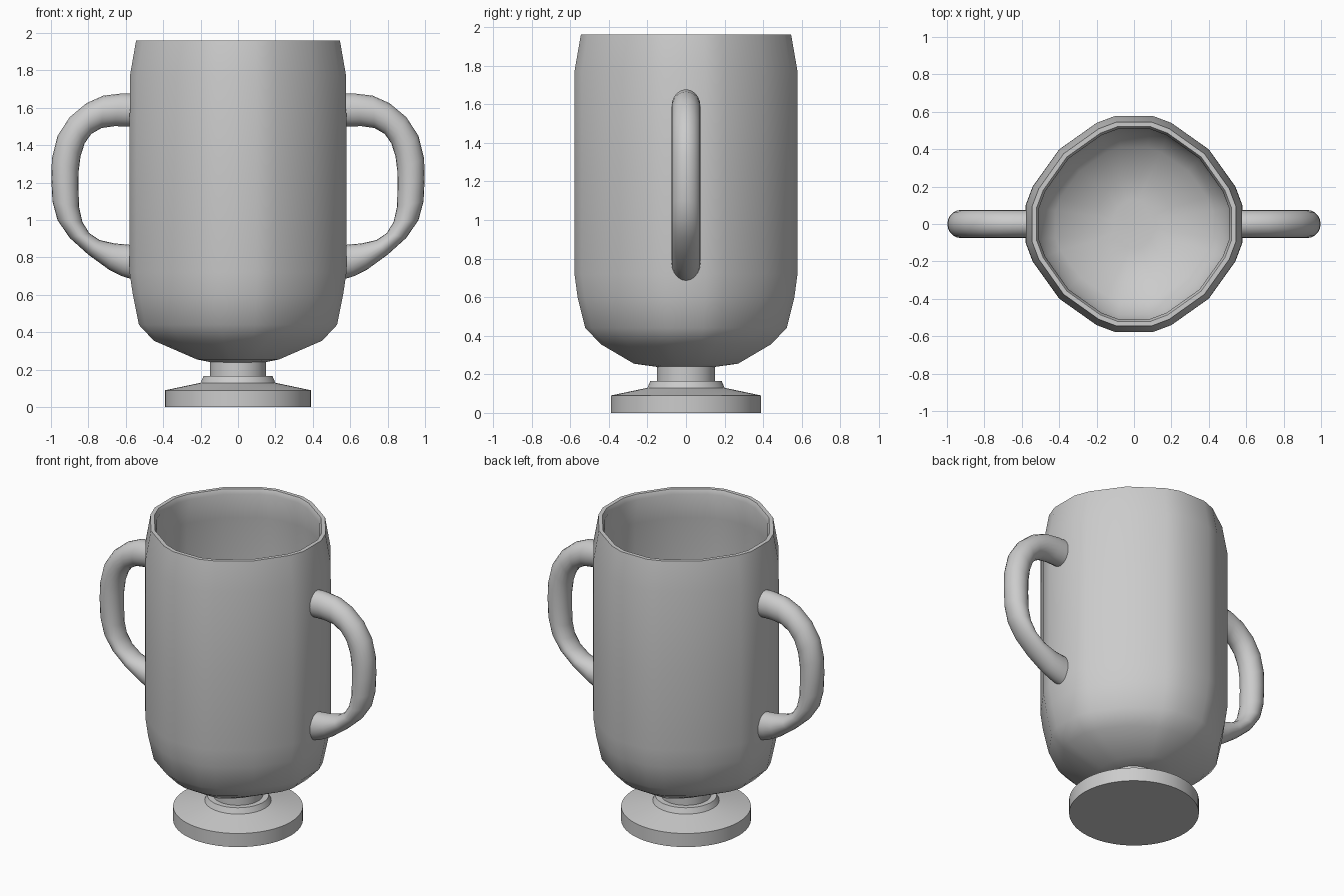
import bpy, bmesh, math

if "Cube" in bpy.data.objects:
    bpy.data.objects.remove(bpy.data.objects["Cube"])

def make_object(name, rings, cap_start=True, cap_end=True, angle=40):
    """Skin a list of closed rings (equal point counts) into a smooth object."""
    bm = bmesh.new()
    vr = [[bm.verts.new(p) for p in ring] for ring in rings]
    n = len(vr[0])
    for a, b in zip(vr, vr[1:]):
        for i in range(n):
            j = (i + 1) % n
            bm.faces.new((a[i], a[j], b[j], b[i]))
    if cap_start:
        bm.faces.new(vr[0][::-1])
    if cap_end:
        bm.faces.new(vr[-1])
    bmesh.ops.recalc_face_normals(bm, faces=bm.faces)
    me = bpy.data.meshes.new(name)
    bm.to_mesh(me)
    bm.free()
    ob = bpy.data.objects.new(name, me)
    bpy.context.collection.objects.link(ob)
    bpy.ops.object.select_all(action='DESELECT')
    ob.select_set(True)
    bpy.context.view_layer.objects.active = ob
    bpy.ops.object.shade_smooth_by_angle(angle=math.radians(angle))
    return ob

# Cup: 20-sided outline, swept down the outside and back up the inside
quarter = [(1, .172), (.935, .345), (.69, .69), (.345, .935), (.172, 1)]
outline = []
for k in range(4):
    c, s = [(1, 0), (0, 1), (-1, 0), (0, -1)][k]
    outline += [(c * x - s * y, s * x + c * y) for x, y in quarter]

# (x radius, y radius, z)
cup_profile = [
    (.13, .14, .237), (.22, .27, .255), (.45, .44, .355), (.53, .522, .44),
    (.562, .562, .60), (.58, .578, .72), (.58, .578, 1.25), (.578, .578, 1.77),
    (.545, .545, 1.96), (.52, .52, 1.96), (.507, .507, 1.93),
    (.54, .54, 1.76), (.542, .542, .73), (.525, .525, .61), (.49, .485, .465),
    (.42, .41, .39), (.21, .25, .295), (.12, .13, .28)]
make_object("cup", [[(x * rx, y * ry, z) for x, y in outline]
                    for rx, ry, z in cup_profile])

# Foot: round disc, sloped shoulder, collar and stem
foot_profile = [(.39, 0), (.39, .09), (.2, .13), (.185, .165), (.15, .165), (.15, .255)]
SEG = 64
make_object("foot", [[(r * math.cos(2 * math.pi * i / SEG),
                       r * math.sin(2 * math.pi * i / SEG), z) for i in range(SEG)]
                     for r, z in foot_profile], angle=25)

# Handle: elliptical sections spanning outer/inner edge pairs (xo, zo, xi, zi)
edges = [
    (.555, 1.675, .555, 1.50), (.62, 1.677, .66, 1.502), (.72, 1.665, .73, 1.492),
    (.81, 1.625, .785, 1.46), (.90, 1.55, .82, 1.41), (.965, 1.45, .842, 1.34),
    (.995, 1.33, .852, 1.26), (.998, 1.22, .853, 1.18), (.992, 1.10, .85, 1.07),
    (.965, 1.00, .832, .99), (.90, .905, .795, .93), (.80, .815, .74, .893),
    (.69, .735, .66, .875), (.62, .70, .60, .87), (.555, .68, .555, .865)]
SIDES = 20
sections = []
for xo, zo, xi, zi in edges:
    ring = []
    for i in range(SIDES):
        a = 2 * math.pi * i / SIDES
        t = .5 + .5 * math.cos(a)
        ring.append((xi + (xo - xi) * t, .075 * math.sin(a), zi + (zo - zi) * t))
    sections.append(ring)
handle = make_object("handles", sections)
mirror = handle.modifiers.new("mirror", 'MIRROR')
mirror.use_axis = (True, False, False)
